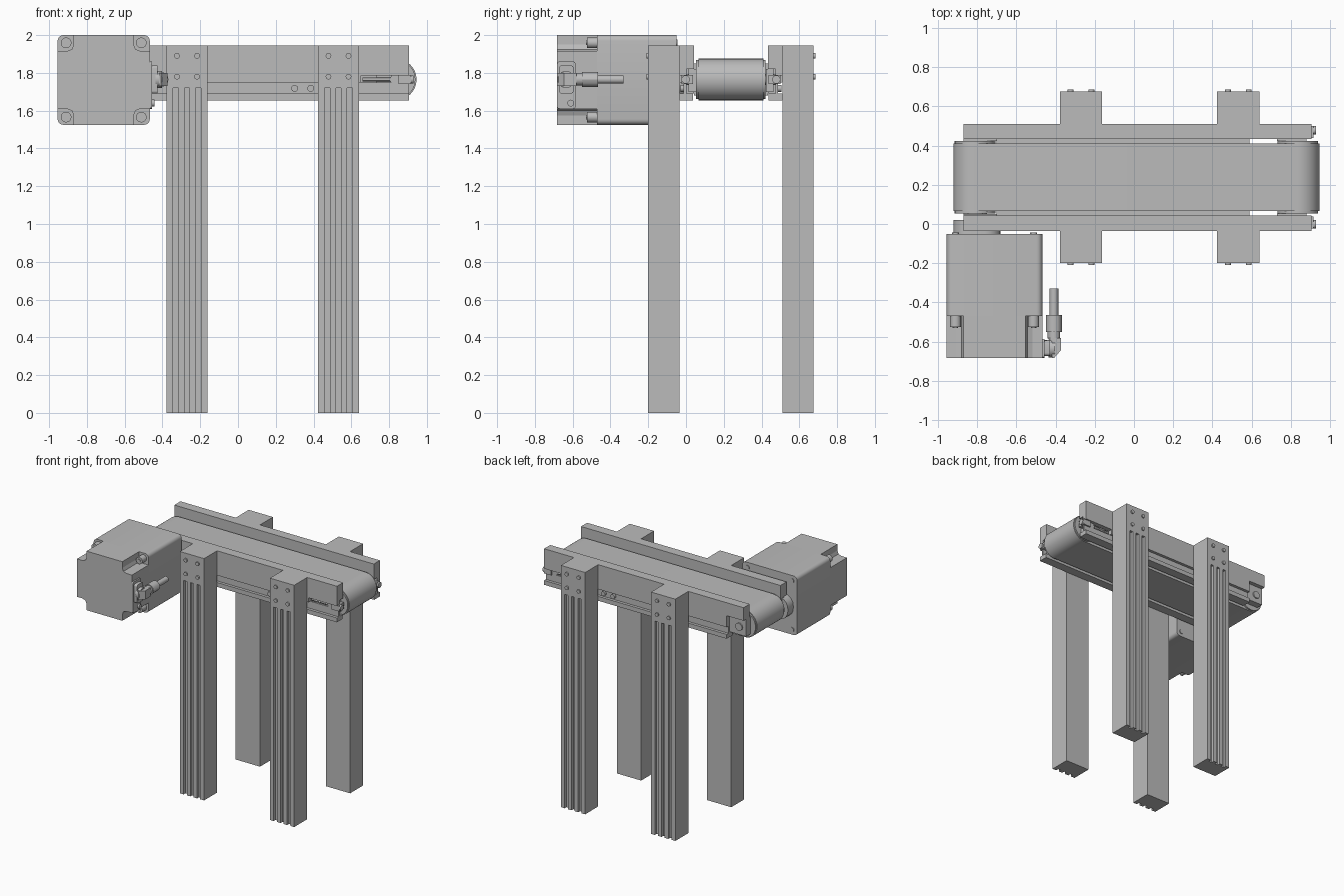
import bpy, bmesh, math
from mathutils import Vector

cube = bpy.data.objects.get("Cube")
if cube:
    bpy.data.objects.remove(cube)

grey = bpy.data.materials.new("machine grey")
grey.use_nodes = True
grey.diffuse_color = (0.5, 0.5, 0.5, 1)
grey.node_tree.nodes["Principled BSDF"].inputs["Base Color"].default_value = (0.5, 0.5, 0.5, 1)

MID = 0.238      # y of the belt centre line
AXLE = 1.765     # z of the roller axles
PLACE = {"x": lambda p, t: (t, p[0], p[1]),
         "y": lambda p, t: (p[0], t, p[1]),
         "z": lambda p, t: (p[0], p[1], t)}


def prism(name, pts, axis, a, b, smooth=False):
    """Extrude a closed outline along an axis from a to b."""
    bm = bmesh.new()
    lo = [bm.verts.new(PLACE[axis](p, a)) for p in pts]
    hi = [bm.verts.new(PLACE[axis](p, b)) for p in pts]
    bm.faces.new(lo)
    bm.faces.new(hi[::-1])
    for i in range(len(pts)):
        j = (i + 1) % len(pts)
        bm.faces.new((lo[i], hi[i], hi[j], lo[j]))
    bmesh.ops.recalc_face_normals(bm, faces=bm.faces)
    mesh = bpy.data.meshes.new(name)
    bm.to_mesh(mesh)
    bm.free()
    mesh.materials.append(grey)
    ob = bpy.data.objects.new(name, mesh)
    bpy.context.collection.objects.link(ob)
    if smooth:
        bpy.ops.object.select_all(action="DESELECT")
        ob.select_set(True)
        bpy.context.view_layer.objects.active = ob
        bpy.ops.object.shade_smooth_by_angle(angle=math.radians(30))
    return ob


def box(name, x0, x1, y0, y1, z0, z1):
    return prism(name, [(x0, y0), (x1, y0), (x1, y1), (x0, y1)], "z", z0, z1)


def arc(cx, cy, r, start, end, n):
    return [(cx + r * math.cos(math.radians(start + (end - start) * i / n)),
             cy + r * math.sin(math.radians(start + (end - start) * i / n)))
            for i in range(n + 1)]


def rod(name, axis, u, v, r, a, b, n=24):
    return prism(name, arc(u, v, r, 0, 360, n)[:-1], axis, a, b, n > 6)


def rounded(x0, x1, y0, y1, r):
    return (arc(x1 - r, y1 - r, r, 0, 90, 5) + arc(x0 + r, y1 - r, r, 90, 180, 5)
            + arc(x0 + r, y0 + r, r, 180, 270, 5) + arc(x1 - r, y0 + r, r, 270, 360, 5))


# Belt loop and the rollers at its ends
X0, X1, R = -0.81, 0.835, 0.11
loop = arc(X0, AXLE, R, 90, 270, 24) + arc(X1, AXLE, R, -90, 90, 24)
prism("belt", loop, "y", MID - 0.172, MID + 0.172, True)
for name, x in (("drive_roller", X0), ("idler_roller", X1)):
    rod(name, "y", x, AXLE, R - 0.006, MID - 0.184, MID + 0.184, 40)
    rod(name + "_axle", "y", x, AXLE, 0.03, MID - 0.25, MID + 0.25)
box("belt_bed", -0.7, 0.59, MID - 0.196, MID + 0.196, 1.68, 1.85)

# Side rails, legs and fittings, mirrored about the belt centre line
IN, OUT = 0.195, 0.273
TOP, BOT, LIP, SLOT, BAR = 1.945, 1.655, 1.69, 1.748, 1.82
for s, side in ((-1, "front"), (1, "back")):
    def y(d):
        return MID + s * d

    def rail(name, pts, a, b):
        prism(side + name, [(y(d), z) for d, z in pts], "x", a, b)

    rail("_rail", [(IN, TOP), (OUT, TOP), (OUT, SLOT), (0.25, SLOT), (0.25, LIP),
                   (OUT, LIP), (OUT, BOT), (0.2, BOT), (0.2, LIP), (IN, LIP)], -0.72, 0.65)
    rail("_rail_drive_end", [(IN, TOP), (OUT, TOP), (OUT, 1.84), (IN, 1.84)], -0.87, -0.72)
    rail("_rail_idler_end", [(IN, TOP), (OUT, TOP), (OUT, 1.785), (0.235, 1.785),
                             (0.235, BAR), (IN, BAR)], 0.65, 0.905)
    rail("_rail_idler_lip", [(0.235, SLOT), (0.25, SLOT), (0.25, LIP), (OUT, LIP),
                             (OUT, BOT), (0.2, BOT), (0.2, LIP), (0.235, LIP)], 0.65, 0.905)

    # Bearing holders and belt tensioner
    box(side + "_drive_bearing", -0.87, -0.7, y(0.186), y(0.24), 1.7, 1.84)
    box(side + "_idler_bearing", 0.73, 0.88, y(0.185), y(0.225), 1.7, 1.82)
    box(side + "_tensioner_block", 0.85, 0.915, y(0.2), y(0.262), 1.74, 1.79)
    rod(side + "_tensioner_screw", "x", y(0.24), AXLE, 0.01, 0.66, 0.91, 12)
    rod(side + "_tensioner_head", "x", y(0.24), AXLE, 0.022, 0.905, 0.928, 16)
    for x in (0.3, 0.385):
        rod(side + "_rail_screw", "y", x, 1.718, 0.018, y(0.25), y(0.268), 16)

    # Grooved legs with bolted caps
    for cx, place in ((-0.27, "right"), (0.532, "left")):
        name = side + "_" + place
        h, face, deep = 0.108, 0.438, 0.415
        pts = [(cx - h, y(OUT)), (cx - h, y(face))]
        for g in (-0.06, 0, 0.06):
            pts += [(cx + g + w, y(d)) for w, d in ((-0.014, face), (-0.014, deep),
                                                    (0.014, deep), (0.014, face))]
        pts += [(cx + h, y(face)), (cx + h, y(OUT))]
        prism(name + "_leg", pts, "z", 0, 1.72)
        box(name + "_leg_cap", cx - h, cx + h, y(OUT), y(face), 1.72, TOP)
        for dx in (-0.053, 0.053):
            for z in (1.78, 1.89):
                rod(name + "_cap_bolt", "y", cx + dx, z, 0.015, y(face - 0.01), y(face + 0.01), 16)

# Motor: square gearbox behind, notched housing in front
MX, MZ, HX, HZ = -0.711, 1.7625, 0.244, 0.2375
prism("gearbox", rounded(MX - HX, MX + HX, MZ - HZ, MZ + HZ, 0.03), "y", -0.47, -0.05, True)
corner = [(0, 0.085), (0.05, 0.085), (0.075, 0.075), (0.085, 0.05), (0.085, 0)]
outline = []
for sx, sz, order in ((1, 1, 1), (-1, 1, -1), (-1, -1, 1), (1, -1, -1)):
    outline += [(MX + sx * (HX - u), MZ + sz * (HZ - v)) for u, v in corner[::order]]
prism("motor_housing", outline, "y", -0.682, -0.47)
for sx in (-1, 1):
    for sz in (-1, 1):
        u, v = MX + sx * (HX - 0.045), MZ + sz * (HZ - 0.041)
        rod("motor_screw", "y", u, v, 0.028, -0.525, -0.47)
        rod("motor_screw_socket", "y", u, v, 0.014, -0.53, -0.525, 6)
        rod("gearbox_screw", "y", u, v, 0.018, -0.05, -0.044, 16)

# Drive mount between gearbox and roller
prism("drive_mount", rounded(-0.92, -0.68, 1.66, 1.84, 0.08), "y", -0.05, 0.02, True)
rod("drive_shaft", "y", X0, AXLE, 0.06, 0.0, 0.06)

# Cable connector on the motor's side
EDGE = MX + HX
prism("connector_plate", rounded(-0.682, -0.585, 1.61, 1.86, 0.012), "x", EDGE - 0.005, EDGE + 0.012)
prism("connector_base", rounded(-0.672, -0.595, 1.69, 1.84, 0.015), "x", EDGE + 0.01, EDGE + 0.04, True)
rod("ground_screw", "x", -0.61, 1.64, 0.018, EDGE + 0.01, EDGE + 0.025, 16)
rod("connector_neck", "x", -0.635, AXLE, 0.045, EDGE + 0.03, EDGE + 0.065)
CX = -0.408
prism("connector_elbow", [(EDGE + 0.05, -0.682), (CX, -0.682), (CX + 0.035, -0.645),
                          (CX + 0.035, -0.58), (CX - 0.035, -0.58), (EDGE + 0.05, -0.6)],
      "z", AXLE - 0.035, AXLE + 0.035)
rod("connector_collar", "y", CX, AXLE, 0.032, -0.58, -0.55)
rod("connector_nut", "y", CX, AXLE, 0.04, -0.55, -0.465, 12)
rod("cable", "y", CX, AXLE, 0.022, -0.465, -0.33)
